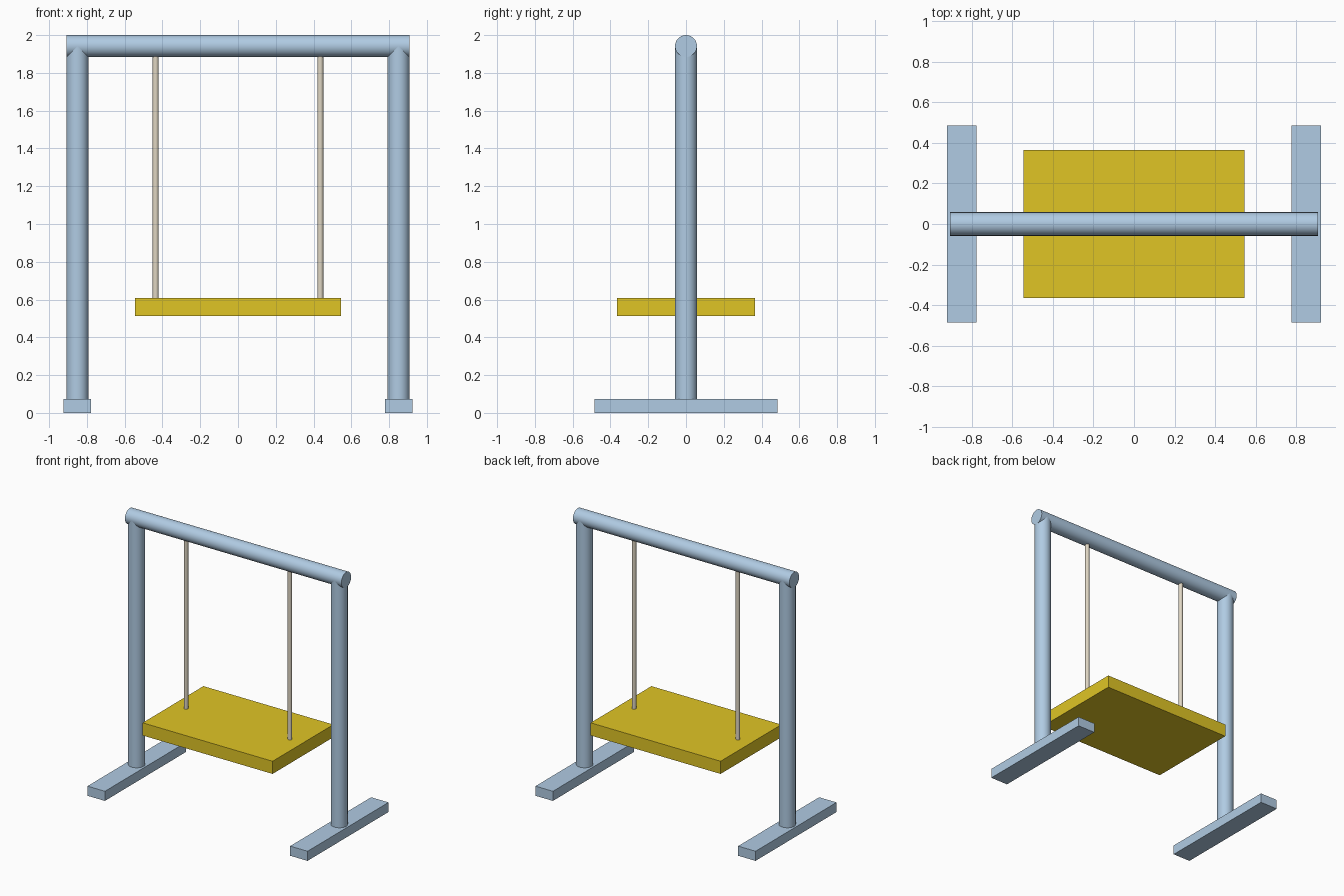
import bpy
import math

if "Cube" in bpy.data.objects:
    bpy.data.objects.remove(bpy.data.objects["Cube"])


def material(name, rgb):
    """Flat colour given as sRGB 0-255, stored linear."""
    lin = [(c / 255 / 12.92) if c <= 10 else ((c / 255 + 0.055) / 1.055) ** 2.4 for c in rgb]
    m = bpy.data.materials.new(name)
    m.diffuse_color = (*lin, 1.0)
    m.use_nodes = True
    m.node_tree.nodes["Principled BSDF"].inputs["Base Color"].default_value = m.diffuse_color
    return m


STEEL = material("pale blue steel", (176, 203, 227))
YELLOW = material("yellow seat", (224, 197, 37))
ROPE = material("beige rope", (224, 215, 196))


def box(name, x, y, z, mat):
    """Box from (min, max) ranges."""
    bpy.ops.mesh.primitive_cube_add(size=1, location=[(a + b) / 2 for a, b in (x, y, z)])
    ob = bpy.context.object
    ob.name = name
    ob.scale = [b - a for a, b in (x, y, z)]
    bpy.ops.object.transform_apply(location=False, rotation=False, scale=True)
    ob.data.materials.append(mat)


def rod(name, centre, radius, length, mat, along_x=False, sides=48):
    """Smooth cylinder, upright or along x."""
    bpy.ops.mesh.primitive_cylinder_add(
        vertices=sides, radius=radius, depth=length, location=centre,
        rotation=(0, math.pi / 2 if along_x else 0, 0))
    ob = bpy.context.object
    ob.name = name
    ob.data.materials.append(mat)
    bpy.ops.object.shade_smooth_by_angle(angle=math.radians(35))


R = 0.058            # tube radius of the frame
BEAM_Z = 2.0 - R     # beam axis height
POST_X = 0.85
FOOT_TOP = 0.073
SEAT_TOP = 0.608

# Top beam, with ends flush with the outside of the posts
rod("top_beam", (0, 0, BEAM_Z), R, 2 * (POST_X + R), STEEL, along_x=True)

# Posts, feet and ropes on both sides
for side, s in (("left", -1), ("right", 1)):
    px = s * POST_X
    rod(f"{side}_post", (px, 0, (FOOT_TOP + BEAM_Z) / 2), R, BEAM_Z - FOOT_TOP, STEEL)
    box(f"{side}_foot", (px - 0.073, px + 0.073), (-0.485, 0.485), (0, FOOT_TOP), STEEL)
    rod(f"{side}_rope", (s * 0.436, 0, (SEAT_TOP + BEAM_Z) / 2), 0.0155,
        BEAM_Z - SEAT_TOP, ROPE, sides=24)

# Seat board
box("seat", (-0.545, 0.545), (-0.364, 0.364), (0.512, SEAT_TOP), YELLOW)
